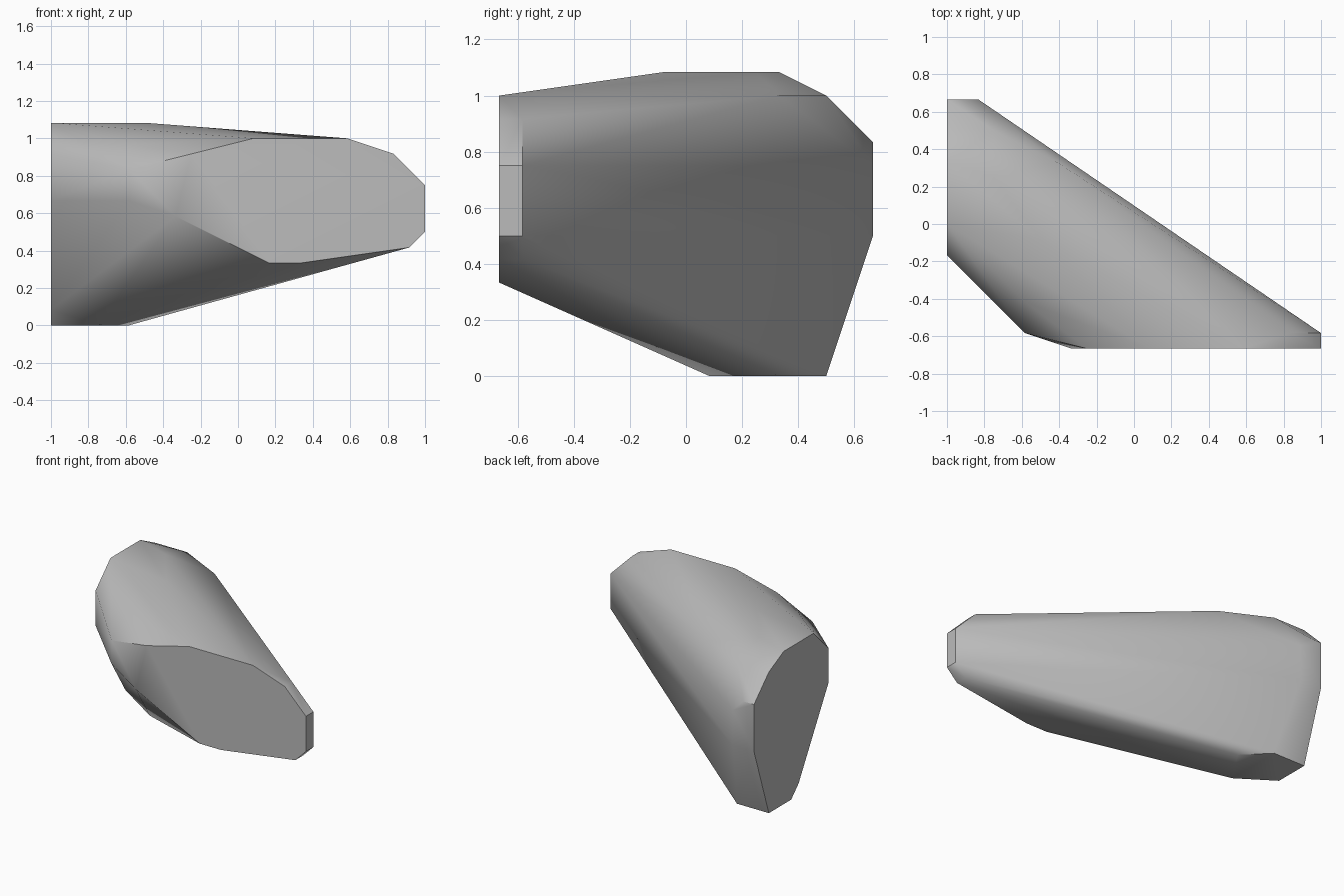
import bpy, bmesh, math

old = bpy.data.objects.get("Cube")
if old:
    bpy.data.objects.remove(old, do_unlink=True)

U = 1 / 12  # grid unit of the rock


def ring(axis, value, pairs):
    """Corner points of a flat outline on the plane axis = value, in grid units."""
    pts = []
    for a, b in pairs:
        p = [a, b]
        p.insert(axis, value)
        pts.append([c * U for c in p])
    return pts


points = []
# flat front facet
points += ring(1, -8, [(12, 9), (10, 11), (7, 12), (1, 12), (-3, 11),
                       (-4, 7), (2, 4), (4, 4), (11, 5), (12, 6)])
# flat broad end
points += ring(0, -12, [(8, 10), (6, 12), (4, 13), (0, 13), (-2, 11),
                        (-2, 8), (2, 1), (3, 0), (6, 0), (8, 6)])
# narrow tip, just behind the front facet
points += ring(1, -7, [(12, 9), (10, 11), (12, 6), (11, 5), (-7, 10), (-7, 8)])
# underside
points += ring(2, 0, [(-9, 6), (-7, 4), (-9, 1)])
# top ridge and shoulders
points += ring(2, 13, [(-6, -1), (-9, 3)])
points += ring(2, 12, [(-9, 6), (-5, 4)])
points += ring(2, 11.6, [(-7, -5)])
# narrow back edge
points += ring(1, 8, [(-11, 10), (-10, 9), (-10, 6)])

# wrap the corners into a solid rock
bm = bmesh.new()
for p in points:
    bm.verts.new(p)
bmesh.ops.remove_doubles(bm, verts=bm.verts[:], dist=0.001)
res = bmesh.ops.convex_hull(bm, input=bm.verts[:])
loose = [v for v in bm.verts if not v.link_faces]
bmesh.ops.delete(bm, geom=loose, context='VERTS')
bmesh.ops.dissolve_limit(bm, angle_limit=math.radians(1),
                         verts=bm.verts[:], edges=bm.edges[:])
bmesh.ops.recalc_face_normals(bm, faces=bm.faces[:])

mesh = bpy.data.meshes.new("rock")
bm.to_mesh(mesh)
bm.free()
rock = bpy.data.objects.new("rock", mesh)
bpy.context.collection.objects.link(rock)

# plain grey stone
grey = (0.5, 0.5, 0.5, 1)
mat = bpy.data.materials.new("stone grey")
mat.use_nodes = True
mat.diffuse_color = grey
mat.node_tree.nodes["Principled BSDF"].inputs["Base Color"].default_value = grey
mesh.materials.append(mat)

bpy.ops.object.select_all(action='DESELECT')
rock.select_set(True)
bpy.context.view_layer.objects.active = rock
bpy.ops.object.shade_smooth_by_angle(angle=math.radians(40))
